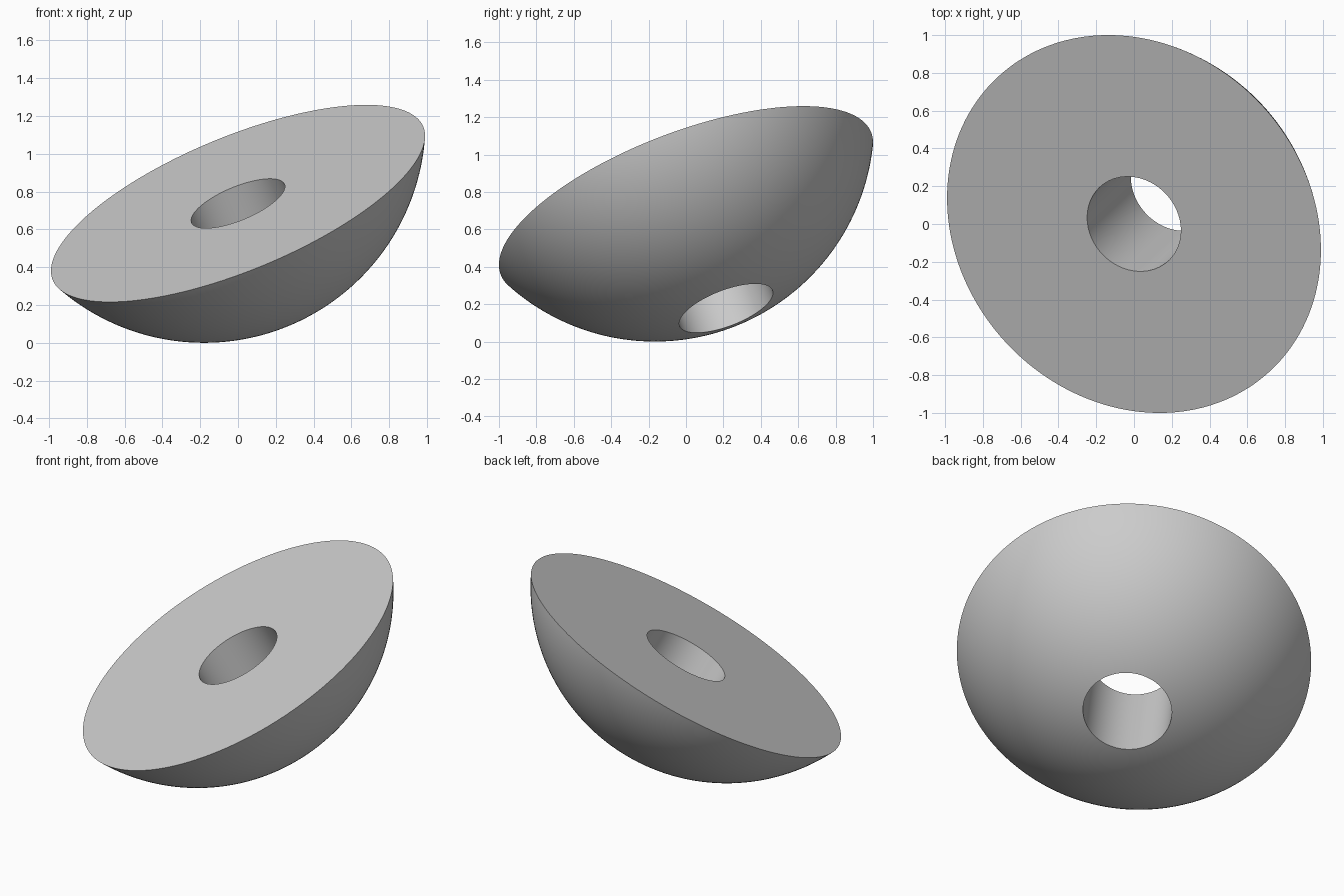
import bpy, bmesh, math
from mathutils import Vector

if "Cube" in bpy.data.objects:
    bpy.data.objects.remove(bpy.data.objects["Cube"])

RIM = 1.061        # radius of the flat face
OFFSET = 0.5       # sphere centre above the flat face
HOLE = 0.266       # radius of the bore
NORMAL = Vector((-0.3606, -0.3337, 0.871)).normalized()
SPHERE = math.hypot(RIM, OFFSET)
ARC_STEPS, SEGMENTS = 48, 160

# Plain grey material
grey = bpy.data.materials.new("plain grey")
grey.use_nodes = True
colour = (0.6, 0.6, 0.6, 1)
grey.diffuse_color = colour
grey.node_tree.nodes["Principled BSDF"].inputs["Base Color"].default_value = colour

# Half section: flat face, spherical underside, bore wall
start, end = math.asin(HOLE / SPHERE), math.asin(RIM / SPHERE)
profile = [(HOLE, 0)]
for i in range(ARC_STEPS + 1):
    a = end + (start - end) * i / ARC_STEPS
    profile.append((SPHERE * math.sin(a), OFFSET - SPHERE * math.cos(a)))

# Revolve the section around its axis
bm = bmesh.new()
verts = [bm.verts.new((r, 0, z)) for r, z in profile]
edges = [bm.edges.new((v, verts[(i + 1) % len(verts)])) for i, v in enumerate(verts)]
bmesh.ops.spin(bm, geom=verts + edges, cent=(0, 0, 0), axis=(0, 0, 1),
               angle=math.tau, steps=SEGMENTS, use_merge=True)
bmesh.ops.remove_doubles(bm, verts=bm.verts, dist=0.0001)
bmesh.ops.recalc_face_normals(bm, faces=bm.faces)
mesh = bpy.data.meshes.new("bored_dome")
bm.to_mesh(mesh)
bm.free()
mesh.materials.append(grey)

# Tilt the dome and rest it on the ground
dome = bpy.data.objects.new("bored_dome", mesh)
bpy.context.collection.objects.link(dome)
dome.rotation_mode = 'QUATERNION'
dome.rotation_quaternion = Vector((0, 0, 1)).rotation_difference(NORMAL)
dome.location.z = SPHERE - OFFSET * NORMAL.z

bpy.ops.object.select_all(action='DESELECT')
dome.select_set(True)
bpy.context.view_layer.objects.active = dome
bpy.ops.object.shade_smooth_by_angle(angle=math.radians(30))
